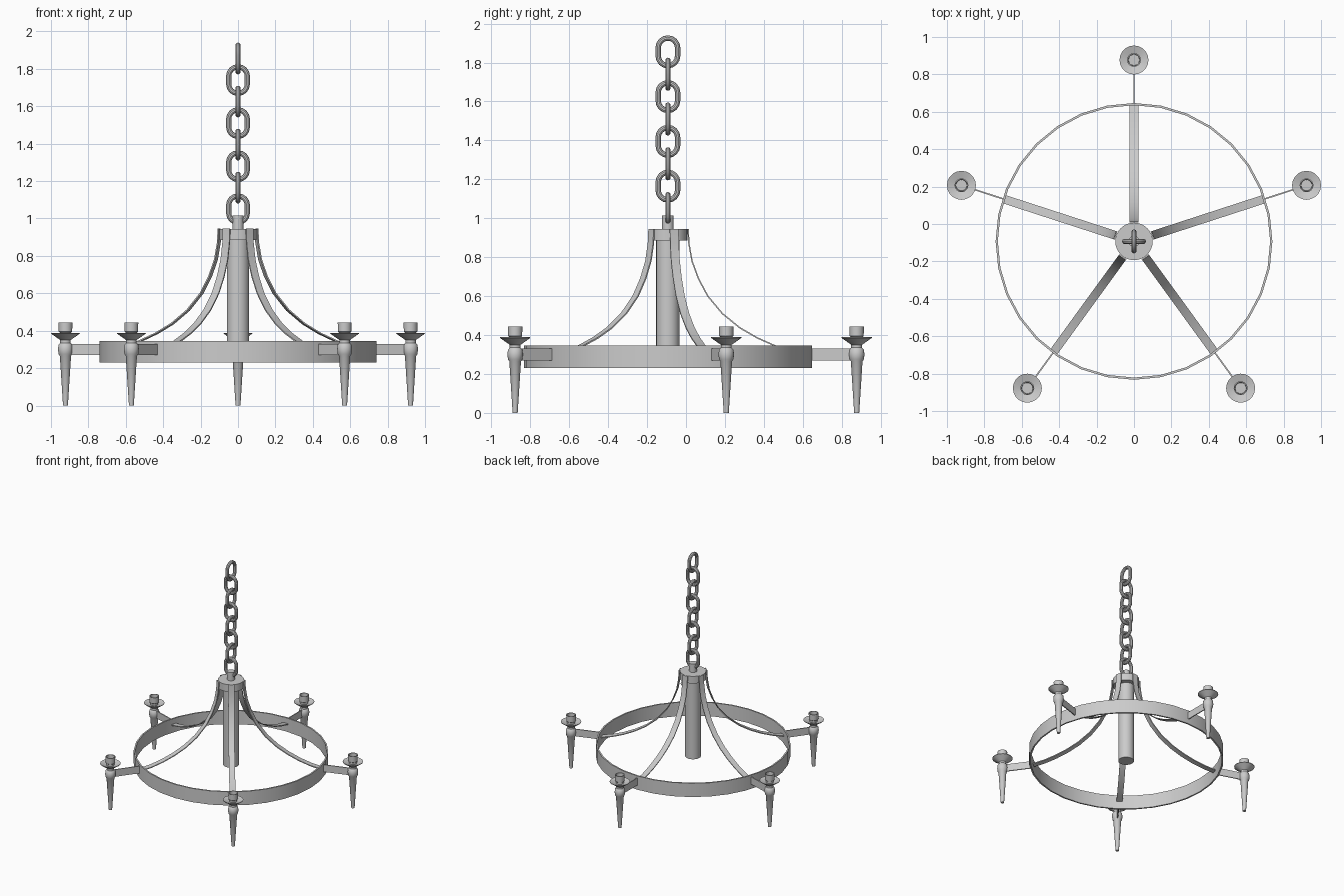
import bpy, bmesh
from math import sin, cos, pi, radians

if "Cube" in bpy.data.objects:
    bpy.data.objects.remove(bpy.data.objects["Cube"])

CY = -0.093                       # y of the chandelier axis
ANGLES = [radians(90 + 72 * i) for i in range(5)]


def make(name, verts, faces, loc=(0, CY, 0), rot=0.0):
    me = bpy.data.meshes.new(name)
    me.from_pydata(verts, [], faces)
    bm = bmesh.new()
    bm.from_mesh(me)
    bmesh.ops.recalc_face_normals(bm, faces=bm.faces)
    bm.to_mesh(me)
    bm.free()
    ob = bpy.data.objects.new(name, me)
    bpy.context.collection.objects.link(ob)
    ob.location = loc
    ob.rotation_euler.z = rot
    bpy.ops.object.select_all(action='DESELECT')
    bpy.context.view_layer.objects.active = ob
    ob.select_set(True)
    bpy.ops.object.shade_smooth_by_angle(angle=radians(35))
    return ob


def lathe(name, profile, n, loc=(0, CY, 0), closed=False, phase=0.0):
    """Spin an (r, z) profile; open profiles get end caps."""
    m = len(profile)
    verts = [(r * cos(phase + 2 * pi * k / n), r * sin(phase + 2 * pi * k / n), z)
             for k in range(n) for r, z in profile]
    faces = []
    for k in range(n):
        a, b = k * m, (k + 1) % n * m
        for i in range(m if closed else m - 1):
            j = (i + 1) % m
            faces.append((a + i, b + i, b + j, a + j))
    if not closed:
        faces.append([k * m for k in range(n)])
        faces.append([k * m + m - 1 for k in range(n)])
    return make(name, verts, faces, loc)


def strap(name, path, width, thick, rot):
    """Flat bar following an (r, z) path."""
    verts, faces = [], []
    n = len(path)
    for i, (r, z) in enumerate(path):
        p, q = path[max(i - 1, 0)], path[min(i + 1, n - 1)]
        dr, dz = q[0] - p[0], q[1] - p[1]
        d = (dr * dr + dz * dz) ** 0.5
        nr, nz = -dz / d * thick / 2, dr / d * thick / 2
        for s, w in ((1, 1), (1, -1), (-1, -1), (-1, 1)):
            verts.append((r + s * nr, w * width / 2, z + s * nz))
    for i in range(n - 1):
        for k in range(4):
            a, b = i * 4 + k, i * 4 + (k + 1) % 4
            faces.append((a, b, b + 4, a + 4))
    faces += [(0, 1, 2, 3), tuple(range(4 * n - 4, 4 * n))]
    return make(name, verts, faces, rot=rot)


def chain_link(name, z, rot):
    """Stadium shaped torus in the local xz plane."""
    R, half, wire, seg, sides = 0.05, 0.021, 0.014, 8, 10
    path = [(pi * k / seg, half) for k in range(seg + 1)]
    path += [(pi + pi * k / seg, -half) for k in range(seg + 1)]
    verts, faces = [], []
    n = len(path)
    for a, off in path:
        for s in range(sides):
            t = 2 * pi * s / sides
            rr = R + wire * cos(t)
            verts.append((rr * cos(a), wire * sin(t), rr * sin(a) + off))
    for i in range(n):
        for s in range(sides):
            i2, s2 = (i + 1) % n, (s + 1) % sides
            faces.append((i * sides + s, i2 * sides + s, i2 * sides + s2, i * sides + s2))
    return make(name, verts, faces, (0, CY, z), rot)


# Ring band
lathe("ring_band", [(0.74, 0.23), (0.74, 0.345), (0.728, 0.345), (0.728, 0.23)], 32, closed=True)

# Central column, hub and chain socket
lathe("column", [(0.06, 0.23), (0.06, 0.9)], 24)
lathe("hub", [(0.1, 0.885), (0.1, 0.945)], 32)
lathe("chain_socket", [(0.03, 0.94), (0.03, 1.015)], 16)

# Chain, alternate links turned a quarter
for i in range(8):
    chain_link(f"chain_link_{i + 1}", 1.855 - 0.115 * i, pi / 2 if i % 2 == 0 else 0)

# Curved straps, arms and candle holders
CURVE = [(0.104, 0.945), (0.108, 0.87), (0.124, 0.78), (0.157, 0.69), (0.205, 0.6),
         (0.28, 0.51), (0.37, 0.437), (0.46, 0.385), (0.55, 0.345), (0.64, 0.315), (0.733, 0.295)]
HOLDER = [(0.013, 0), (0.03, 0.265), (0.037, 0.275), (0.04, 0.3), (0.037, 0.325), (0.028, 0.335),
          (0.028, 0.35), (0.045, 0.362), (0.0775, 0.385), (0.0775, 0.389), (0.03, 0.375),
          (0.03, 0.39), (0.036, 0.395), (0.037, 0.445), (0.031, 0.445), (0.029, 0.4)]
for i, a in enumerate(ANGLES):
    strap(f"curved_strap_{i + 1}", CURVE, 0.046, 0.007, a)
    strap(f"arm_{i + 1}", [(0.732, 0.3), (0.965, 0.3)], 0.008, 0.06, a)
    lathe(f"candle_holder_{i + 1}", HOLDER, 20, (0.97 * cos(a), CY + 0.97 * sin(a), 0))
